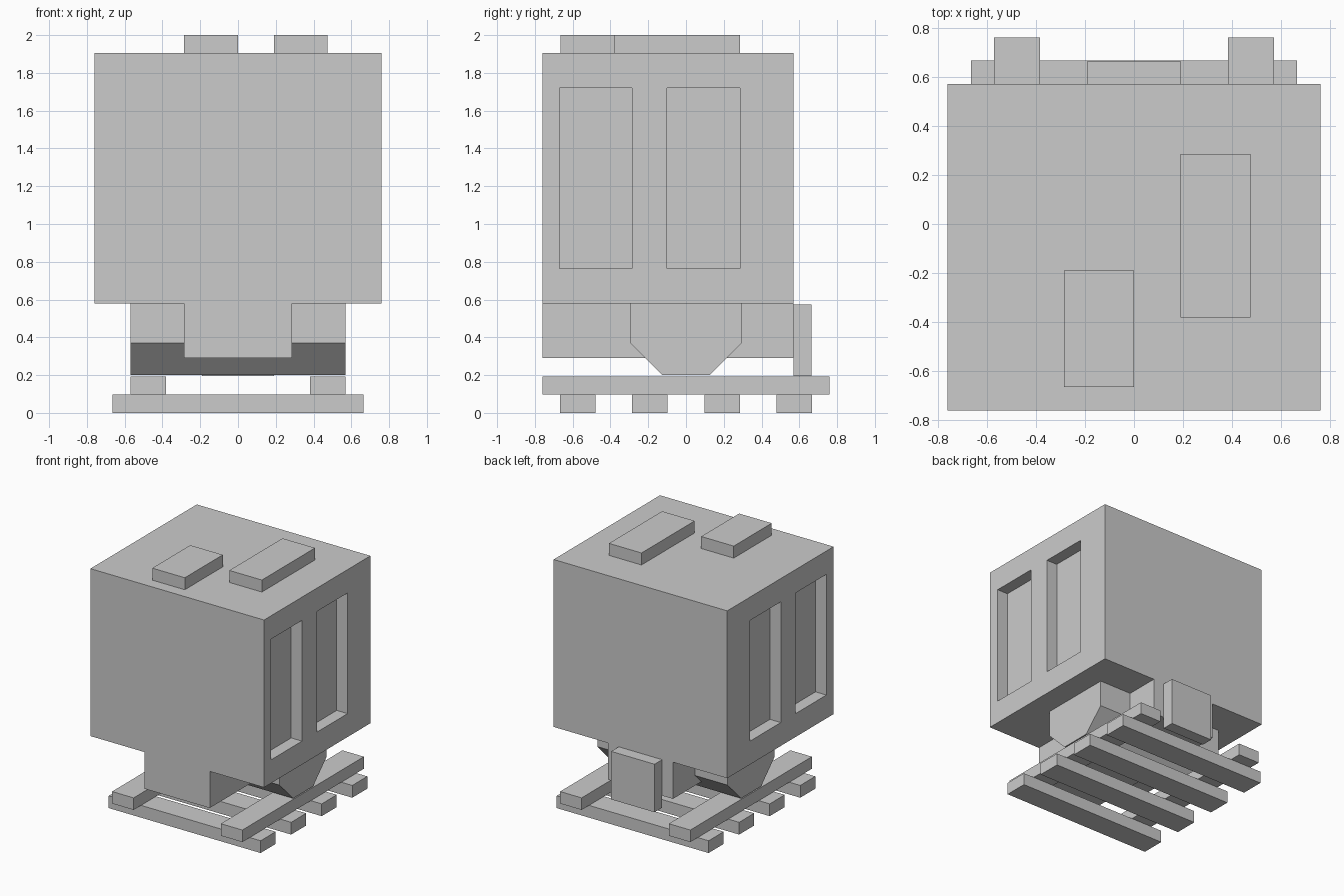
import bpy
import bmesh

default = bpy.data.objects.get("Cube")
if default:
    bpy.data.objects.remove(default, do_unlink=True)

grey = bpy.data.materials.new("plain grey")
grey.use_nodes = True
grey.diffuse_color = (0.6, 0.6, 0.6, 1)
grey.node_tree.nodes["Principled BSDF"].inputs["Base Color"].default_value = (0.6, 0.6, 0.6, 1)


def add_object(name, bm):
    mesh = bpy.data.meshes.new(name)
    bmesh.ops.recalc_face_normals(bm, faces=bm.faces)
    bm.to_mesh(mesh)
    bm.free()
    mesh.materials.append(grey)
    obj = bpy.data.objects.new(name, mesh)
    bpy.context.collection.objects.link(obj)
    return obj


def box(name, x, y, z):
    """Box from (low, high) ranges on each axis."""
    bm = bmesh.new()
    bmesh.ops.create_cube(bm, size=1)
    for v in bm.verts:
        v.co = [r[0] if c < 0 else r[1] for c, r in zip(v.co, (x, y, z))]
    return add_object(name, bm)


def prism(name, profile, half_width):
    """Extrude a (y, z) profile along x."""
    bm = bmesh.new()
    face = bm.faces.new([bm.verts.new((-half_width, y, z)) for y, z in profile])
    ext = bmesh.ops.extrude_face_region(bm, geom=[face])
    for v in ext["geom"]:
        if isinstance(v, bmesh.types.BMVert):
            v.co.x = half_width
    return add_object(name, bm)


# Main housing with two recessed panels on each side
housing = box("housing", (-0.76, 0.76), (-0.76, 0.57), (0.58, 1.905))
for side in (-1, 1):
    for y0, y1 in ((-0.67, -0.285), (-0.10, 0.285)):
        cutter = box("panel_cutter", sorted((side * 0.665, side * 0.9)),
                     (y0, y1), (0.765, 1.72))
        cutter.hide_render = True
        mod = housing.modifiers.new("panel_recess", "BOOLEAN")
        mod.operation = "DIFFERENCE"
        mod.solver = "EXACT"
        mod.object = cutter
        bpy.context.view_layer.objects.active = housing
        bpy.ops.object.modifier_apply(modifier=mod.name)
        bpy.data.objects.remove(cutter, do_unlink=True)

# Raised blocks on the roof
box("roof_block_right", (-0.285, 0.0), (-0.665, -0.19), (1.905, 2.0))
box("roof_block_left", (0.19, 0.475), (-0.38, 0.285), (1.905, 2.0))

# Central keel, tapered cross mount and rear plate
box("keel", (-0.285, 0.285), (-0.76, 0.57), (0.29, 0.58))
half = [(0.295, 0.58), (0.295, 0.37), (0.125, 0.2)]
prism("cross_mount", half + [(-y, z) for y, z in reversed(half)], 0.57)
box("rear_plate", (-0.19, 0.19), (0.57, 0.665), (0.195, 0.575))

# Base: two lengthwise rails on four cross slats
for side, x in (("right", (-0.57, -0.382)), ("left", (0.382, 0.57))):
    box("rail_" + side, x, (-0.76, 0.76), (0.097, 0.192))
for i in range(4):
    centre = -0.573 + i * 0.382
    box(f"slat_{i + 1}", (-0.665, 0.665), (centre - 0.094, centre + 0.094), (0, 0.097))
